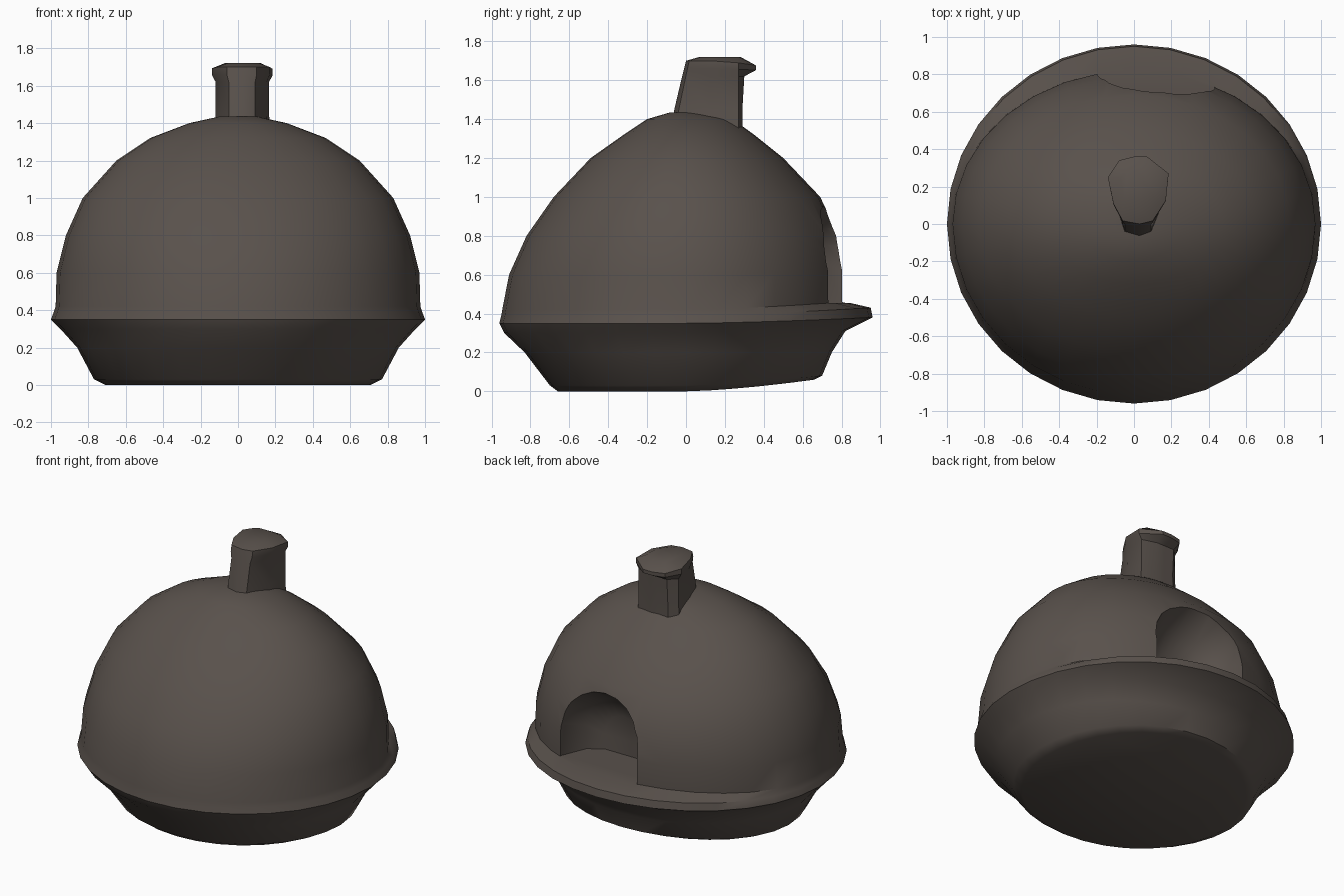
import bpy, bmesh, math

if "Cube" in bpy.data.objects:
    bpy.data.objects.remove(bpy.data.objects["Cube"])

clay = bpy.data.materials.new("dark brown clay")
clay.diffuse_color = (0.10, 0.083, 0.072, 1)
clay.use_nodes = True
clay.node_tree.nodes["Principled BSDF"].inputs["Base Color"].default_value = clay.diffuse_color


def loft(name, rings):
    """Skin a list of equal-length point rings, closed at both ends."""
    bm = bmesh.new()
    loops = [[bm.verts.new(p) for p in ring] for ring in rings]
    n = len(loops[0])
    for a, b in zip(loops, loops[1:]):
        for i in range(n):
            j = (i + 1) % n
            bm.faces.new((a[i], a[j], b[j], b[i]))
    bm.faces.new(loops[0][::-1])
    bm.faces.new(loops[-1])
    bmesh.ops.recalc_face_normals(bm, faces=bm.faces)
    me = bpy.data.meshes.new(name)
    bm.to_mesh(me)
    bm.free()
    me.materials.append(clay)
    ob = bpy.data.objects.new(name, me)
    bpy.context.collection.objects.link(ob)
    return ob


def smooth(ob, angle):
    bpy.ops.object.select_all(action='DESELECT')
    ob.select_set(True)
    bpy.context.view_layer.objects.active = ob
    bpy.ops.object.shade_smooth_by_angle(angle=math.radians(angle))


def body_ring(zf, zb, rx, yf, yb, n=32):
    """Ring with separate front and back depth and height."""
    pts = []
    for i in range(n):
        a = 2 * math.pi * i / n
        c, s = math.cos(a), math.sin(a)
        z = zf + (zb - zf) * max(0, s) ** 1.5
        pts.append((rx * c, (yb if s > 0 else yf) * s, z))
    return pts


# Oven body: foot, flared rim with shelf at the back, dome
body = loft("oven_body", [body_ring(*r) for r in (
    (0.00, 0.06, 0.71, 0.66, 0.66),
    (0.03, 0.08, 0.77, 0.70, 0.70),
    (0.20, 0.20, 0.86, 0.83, 0.75),
    (0.30, 0.31, 0.95, 0.935, 0.82),
    (0.35, 0.38, 1.00, 0.96, 0.96),
    (0.39, 0.43, 0.985, 0.95, 0.95),
    (0.42, 0.46, 0.975, 0.945, 0.82),
    (0.60, 0.62, 0.97, 0.91, 0.82),
    (0.80, 0.80, 0.92, 0.82, 0.785),
    (1.00, 1.00, 0.83, 0.68, 0.69),
    (1.20, 1.20, 0.65, 0.49, 0.50),
    (1.32, 1.32, 0.47, 0.32, 0.35),
    (1.40, 1.40, 0.26, 0.20, 0.24),
    (1.435, 1.435, 0.10, 0.08, 0.12))])


# Arched mouth cut into the back, narrowing inwards
def arch(y, w, h, x0=0.12, z0=0.455):
    pts = [(x0 + w, y, z0), (x0 - w, y, z0)]
    for i in range(11):
        a = math.pi * (1 - i / 10)
        pts.append((x0 + w * math.cos(a), y, z0 + h * (0.4 + 0.6 * math.sin(a))))
    return pts


cutter = loft("mouth_cutter", [arch(1.1, 0.33, 0.60), arch(0.72, 0.31, 0.51),
                               arch(0.55, 0.24, 0.40), arch(0.49, 0.14, 0.26)])
cutter.hide_render = True
cutter.hide_viewport = True
cut = body.modifiers.new("mouth", 'BOOLEAN')
cut.operation = 'DIFFERENCE'
cut.object = cutter
cut.solver = 'EXACT'
bpy.context.view_layer.objects.active = body
body.select_set(True)
bpy.ops.object.modifier_apply(modifier="mouth")
bpy.data.objects.remove(cutter, do_unlink=True)
smooth(body, 40)

# Chimney: egg-shaped tube with a lip towards the back
egg = [(-.14, .25), (-.08, .34), (0, .36), (.07, .36), (.185, .27),
       (.17, .12), (.10, -.01), (.03, -.03), (-.06, -.01), (-.11, .10)]


def flue(z, back, shift, spread=1.0, tilt=0.0):
    pts = []
    for x, y in egg:
        x = 0.03 + (x - 0.03) * spread
        y = min(y, back)
        t = max(0, 0.15 - y) / 0.18          # only the front side leans
        pts.append((x, y + shift * t, z - tilt * max(0, y - 0.2)))
    return pts


chimney = loft("chimney", [
    flue(1.28, 0.29, -0.06, 0.92),
    flue(1.45, 0.29, -0.03, 0.88),
    flue(1.62, 0.30, 0.01, 0.88),
    flue(1.66, 0.36, 0.02, 1.0, 0.05),
    flue(1.70, 0.36, 0.03, 1.0, 0.15),
    flue(1.72, 0.28, 0.10, 0.6)])
smooth(chimney, 35)
